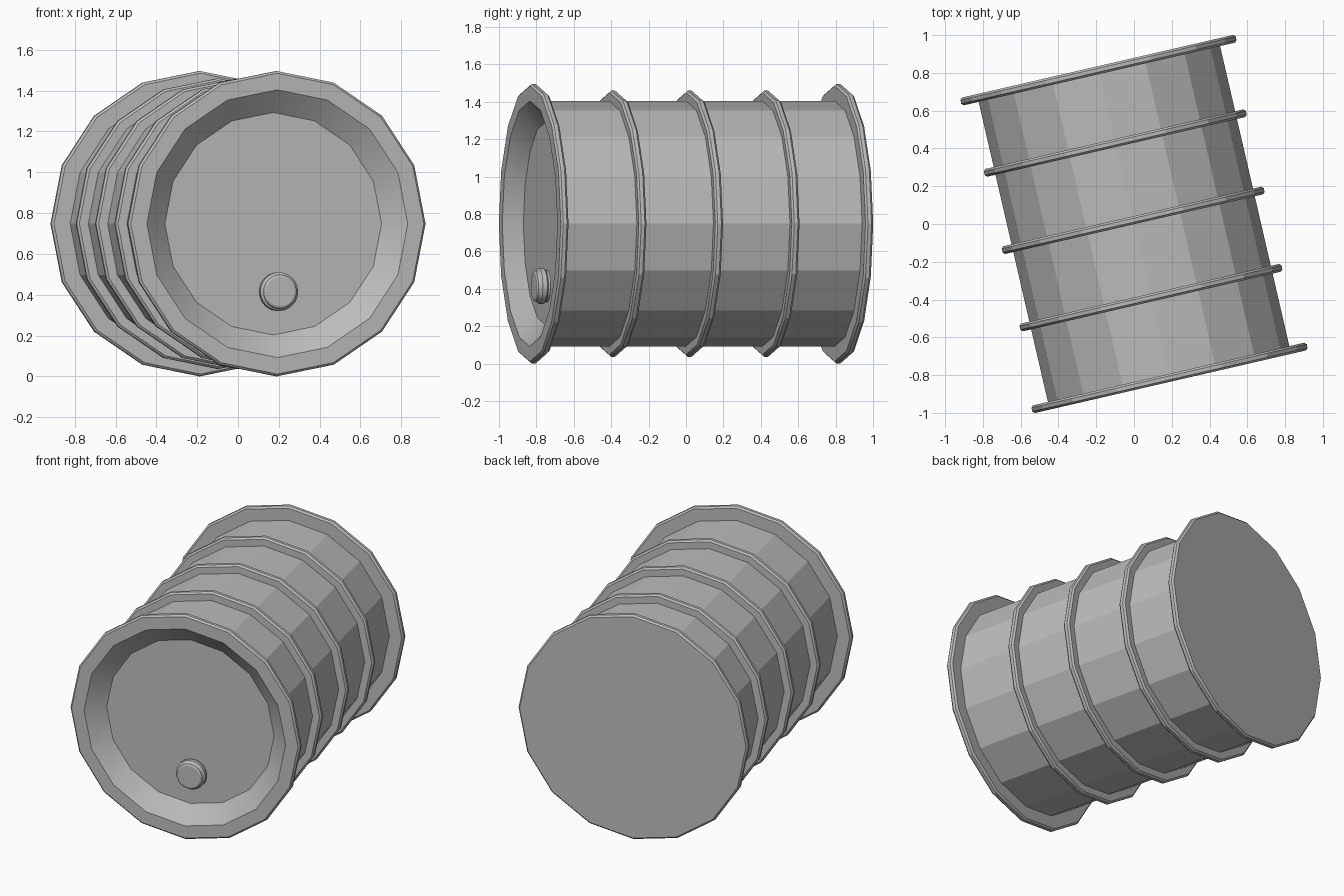
import bpy
import bmesh
from math import cos, sin, pi, radians
from mathutils import Matrix

cube = bpy.data.objects.get("Cube")
if cube:
    bpy.data.objects.remove(cube, do_unlink=True)

steel = bpy.data.materials.new("grey_steel")
steel.use_nodes = True
GREY = (0.5, 0.5, 0.5, 1)
steel.diffuse_color = GREY
steel.node_tree.nodes["Principled BSDF"].inputs["Base Color"].default_value = GREY

R = 0.748        # end rim radius
BODY = 0.656     # drum wall radius
HALF = 0.857     # half length
PLACE = Matrix.Translation((0, 0, R)) @ Matrix.Rotation(radians(13), 4, "Z")


def lathe(name, profile, sides=16, offset=(0, 0, 0), closed=False):
    """Turn (radius, y) points around the y axis; radius 0 makes a pole."""
    bm = bmesh.new()
    rings = []
    for r, y in profile:
        rings.append([bm.verts.new((r * cos(2 * pi * i / sides), y,
                                    r * sin(2 * pi * i / sides)))
                      for i in range(sides)])
    pairs = list(zip(rings, rings[1:]))
    if closed:
        pairs.append((rings[-1], rings[0]))
    else:
        bm.faces.new(rings[0])
        bm.faces.new(rings[-1])
    for a, b in pairs:
        for i in range(sides):
            j = (i + 1) % sides
            bm.faces.new((a[i], a[j], b[j], b[i]))
    bmesh.ops.recalc_face_normals(bm, faces=bm.faces)
    mesh = bpy.data.meshes.new(name)
    bm.to_mesh(mesh)
    bm.free()
    mesh.materials.append(steel)
    obj = bpy.data.objects.new(name, mesh)
    bpy.context.collection.objects.link(obj)
    obj.matrix_world = PLACE @ Matrix.Translation(offset)
    bpy.ops.object.select_all(action="DESELECT")
    obj.select_set(True)
    bpy.context.view_layer.objects.active = obj
    bpy.ops.object.shade_smooth_by_angle(angle=radians(20))
    return obj


def band(r, y, half=0.021, bevel=0.011):
    """Bevelled outline of a hoop, listed from -y to +y."""
    return [(r - bevel, y - half), (r, y - half + bevel),
            (r, y + half - bevel), (r - bevel, y + half)]


# Drum shell: recessed front lid, end rims, wall and flat back
lid_y = -HALF + 0.09
rim_y = HALF - 0.021
lathe("drum_shell",
      [(0.545, lid_y), (BODY, -HALF)] + band(R, -rim_y)
      + [(BODY, -HALF + 0.042), (BODY, HALF - 0.042)] + band(R, rim_y))

# Rolling hoops
for k, label in enumerate(("front", "middle", "back")):
    y = (k - 1) * 0.42 + 0.02
    lathe(label + "_hoop",
          [(BODY - 0.01, y - 0.021)] + band(0.712, y) + [(BODY - 0.01, y + 0.021)],
          closed=True)

# Bung on the front lid
lathe("bung",
      [(0.085, lid_y + 0.01), (0.085, lid_y - 0.012), (0.095, lid_y - 0.02),
       (0.095, lid_y - 0.045), (0.085, lid_y - 0.055),
       (0.083, lid_y - 0.066), (0.073, lid_y - 0.072)],
      sides=24, offset=(0.02, 0, 0.415 - R))
